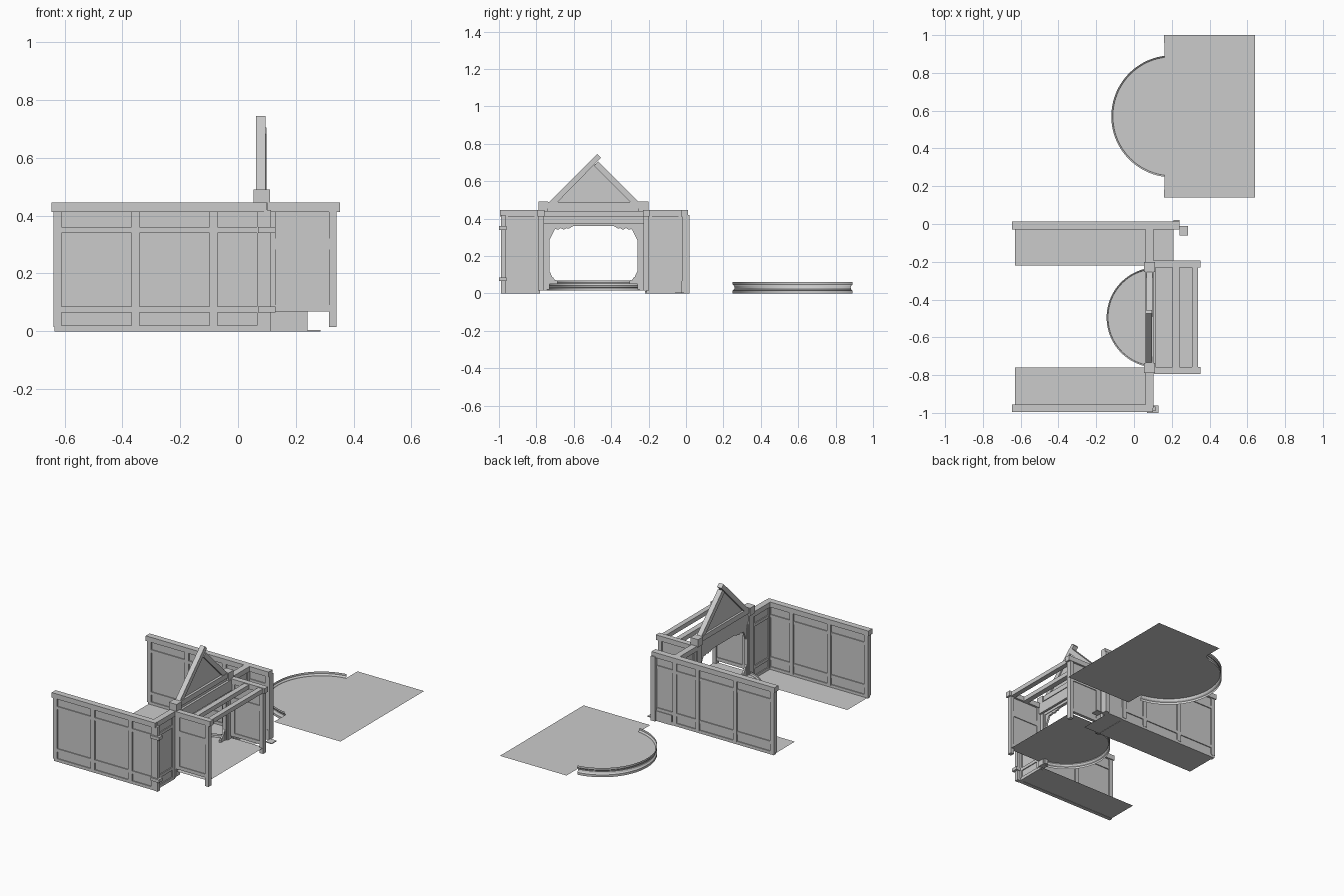
import bpy, bmesh, math
from mathutils import Matrix, Vector

old = bpy.data.objects.get("Cube")
if old:
    bpy.data.objects.remove(old)

# Single plain grey finish
grey = bpy.data.materials.new("plain_grey")
grey.use_nodes = True
colour = (0.6, 0.6, 0.6, 1)
grey.diffuse_color = colour
grey.node_tree.nodes["Principled BSDF"].inputs["Base Color"].default_value = colour


def finish(name, bm):
    mesh = bpy.data.meshes.new(name)
    bm.to_mesh(mesh)
    bm.free()
    mesh.materials.append(grey)
    obj = bpy.data.objects.new(name, mesh)
    bpy.context.collection.objects.link(obj)
    return obj


def boxes(name, ranges):
    """One object made of boxes, each given as x, y and z ranges."""
    bm = bmesh.new()
    for r in ranges:
        size = [b - a for a, b in r]
        mid = Vector([(a + b) / 2 for a, b in r])
        bmesh.ops.create_cube(bm, size=1, matrix=Matrix.Translation(mid) @ Matrix.Diagonal((*size, 1)))
    return finish(name, bm)


def around(c, half):
    return (c - half, c + half)


def prism(name, outline, x0, x1):
    """Extrude a y-z outline along x."""
    bm = bmesh.new()
    face = bm.faces.new([bm.verts.new((x0, y, z)) for y, z in outline])
    out = bmesh.ops.extrude_face_region(bm, geom=[face])
    moved = [v for v in out["geom"] if isinstance(v, bmesh.types.BMVert)]
    bmesh.ops.translate(bm, verts=moved, vec=(x1 - x0, 0, 0))
    bmesh.ops.recalc_face_normals(bm, faces=bm.faces)
    return finish(name, bm)


# Panelled walls: a thin plate with stiles, rails and a cap
RAILS = [(0.0, 0.02), (0.065, 0.085), (0.34, 0.36)]


def panelled_wall(name, start, end, pos, stiles, along_x=True, over=0.01):
    def part(run, half, z):
        depth = around(pos, half)
        return (run, depth, z) if along_x else (depth, run, z)
    parts = [part((start, end), 0.006, (0, 0.42))]
    parts += [part(around(s, 0.014), 0.014, (0.015, 0.42)) for s in stiles]
    parts += [part((start, end), 0.012, z) for z in RAILS]
    parts.append(part((start - over, end + over), 0.02, (0.412, 0.445)))
    return boxes(name, parts)


WALL_STILES = [-0.625, -0.355, -0.085, 0.08]
FRONT, BACK, FACADE, MID = -0.975, -0.008, 0.082, -0.495
panelled_wall("front_wing_wall", -0.635, 0.09, FRONT, WALL_STILES)
panelled_wall("back_wing_wall", -0.635, 0.23, BACK, WALL_STILES + [0.225])
panelled_wall("front_wing_end", -0.975, -0.78, FACADE, [-0.965, -0.795], False, 0)
panelled_wall("back_wing_end", -0.21, -0.01, FACADE, [-0.195, -0.025], False, 0)

# Corner post mouldings and the low block at the end of the back wall
corner = [((0.07, 0.13), (-1.0, -0.96), z) for z in RAILS[1:]]
boxes("corner_mouldings", corner + [((0.09, 0.115), (-0.99, -0.965), (0, 0.42))])
boxes("back_wall_foot", [((0.1, 0.24), around(BACK, 0.016), (0, 0.065)),
                         ((0.21, 0.24), (-0.02, 0.02), (0, 0.42)),
                         ((0.24, 0.285), (-0.06, -0.01), (0, 0.005))])


# Flat floors of both wings
def floor(name, outline, z):
    bm = bmesh.new()
    bm.faces.new([bm.verts.new((x, y, z)) for x, y in outline])
    bmesh.ops.recalc_face_normals(bm, faces=bm.faces)
    for f in bm.faces:
        if f.normal.z < 0:
            f.normal_flip()
    return finish(name, bm)


for name, x1, y0, y1 in (("front_wing_floor", 0.09, FRONT, -0.76),
                         ("back_wing_floor", 0.21, -0.22, BACK)):
    floor(name, [(-0.63, y0), (x1, y0), (x1, y1), (-0.63, y1)], 0.002)
boxes("floor_steps", [((-0.06 + 0.03 * i, 0.07), (-0.22, -0.02), (0, 0.004 * (i + 1)))
                      for i in range(3)])


# Round-fronted platforms with a moulded rim
def platform(name, cx, cy, radius, xs, ys, base, height, level):
    limit = math.acos((xs[0] - cx) / radius)
    steps = 48
    angles = [limit + (2 * math.pi - 2 * limit) * i / steps for i in range(steps + 1)]

    def ring(r):
        return [(cx + r * math.cos(a), cy + r * math.sin(a)) for a in angles]
    outline = ring(radius - 0.003)
    rect = [(xs[0], ys[0]), (xs[1], ys[0]), (xs[1], ys[1]), (xs[0], ys[1])]
    floor(name + "_floor", outline + rect, level)
    bm = bmesh.new()
    profile = [(0, 1), (0, 0.78), (0.007, 0.68), (0.01, 0.5), (0.007, 0.35), (0, 0.25), (0, 0)]
    rows = [[bm.verts.new((x, y, base + h * height)) for x, y in ring(radius - inset)]
            for inset, h in profile]
    for upper, lower in zip(rows, rows[1:]):
        for i in range(steps):
            bm.faces.new((upper[i], lower[i], lower[i + 1], upper[i + 1]))
    rim = finish(name + "_rim", bm)
    bpy.ops.object.select_all(action="DESELECT")
    rim.select_set(True)
    bpy.context.view_layer.objects.active = rim
    bpy.ops.object.shade_smooth_by_angle()


platform("detached_platform", 0.203, 0.57, 0.323, (0.16, 0.64), (0.14, 1.0), 0, 0.06, 0.036)
platform("inner_platform", 0.12, MID, 0.265, (0.09, 0.335), (-0.78, -0.21), 0.015, 0.055, 0.05)

# Facade posts with caps, lintel beams, slim jambs
parts = []
for side in (-1, 1):
    parts.append((around(FACADE, 0.02), around(MID + side * 0.268, 0.021), (0.015, 0.45)))
    parts.append((around(FACADE, 0.028), around(MID + side * 0.268, 0.026), (0.44, 0.49)))
    parts.append((around(FACADE, 0.012), around(MID + side * 0.245, 0.009), (0.02, 0.38)))
boxes("facade_posts", parts)
boxes("facade_lintels", [(around(FACADE, 0.02), around(MID, 0.285), (0.455, 0.488)),
                         (around(FACADE, 0.014), around(MID, 0.28), (0.4, 0.455)),
                         (around(FACADE, 0.01), around(MID, 0.25), (0.36, 0.405))])

# Gable with two sloping rakes
prism("gable_panel", [(-0.71, 0.485), (-0.275, 0.485), (-0.4925, 0.7)], 0.076, 0.086)
prism("left_rake", [(-0.735, 0.485), (-0.475, 0.745), (-0.455, 0.725), (-0.69, 0.485)], 0.062, 0.095)
prism("right_rake", [(-0.25, 0.485), (-0.47, 0.705), (-0.4925, 0.6825), (-0.295, 0.485)], 0.066, 0.099)

# Scalloped fretwork in the corners of the opening
for side, label in ((-1, "left"), (1, "right")):
    lower_edge, foot = [], []
    for i in range(41):
        t = i / 40
        arch = 0.07 * max(0, 1 - t / 0.35) ** 2
        scallop = (0.01 + 0.008 * abs(math.sin(13 * t))) * min(1, (1 - t) * 4)
        lower_edge.append((MID + side * (0.237 - 0.13 * t), 0.36 - arch - scallop))
        curve = 0.055 * (1 - t) ** 2 + 0.005 * abs(math.sin(9 * t))
        foot.append((MID + side * (0.237 - 0.045 * t), 0.065 + curve))
    y_post, y_end = MID + side * 0.237, MID + side * 0.107
    prism(label + "_top_fretwork", lower_edge + [(y_end, 0.365), (y_post, 0.365)], 0.076, 0.088)
    prism(label + "_foot_fretwork", foot + [(foot[-1][0], 0.05), (y_post, 0.05)], 0.076, 0.088)

# Porch sides: hanging panel, rails, outer post and cap
for label, y in (("front", -0.775), ("back", -0.212)):
    boxes(label + "_porch_side", [
        ((0.1, 0.33), around(y, 0.005), (0.068, 0.42)),
        ((0.1, 0.33), around(y, 0.01), (0.283, 0.32)),
        ((0.1, 0.33), around(y, 0.01), (0.068, 0.09)),
        ((0.1, 0.13), around(y, 0.012), (0.068, 0.42)),
        ((0.315, 0.34), around(y, 0.015), (0.015, 0.42)),
        ((0.1, 0.353), around(y, 0.018), (0.412, 0.445))])

# Beams across the porch
boxes("porch_beams", [((0.205, 0.24), (-0.775, -0.21), (0.412, 0.44)),
                      ((0.307, 0.34), (-0.775, -0.21), (0.412, 0.44)),
                      ((0.1, 0.115), (-0.775, -0.21), (0.37, 0.44))])
